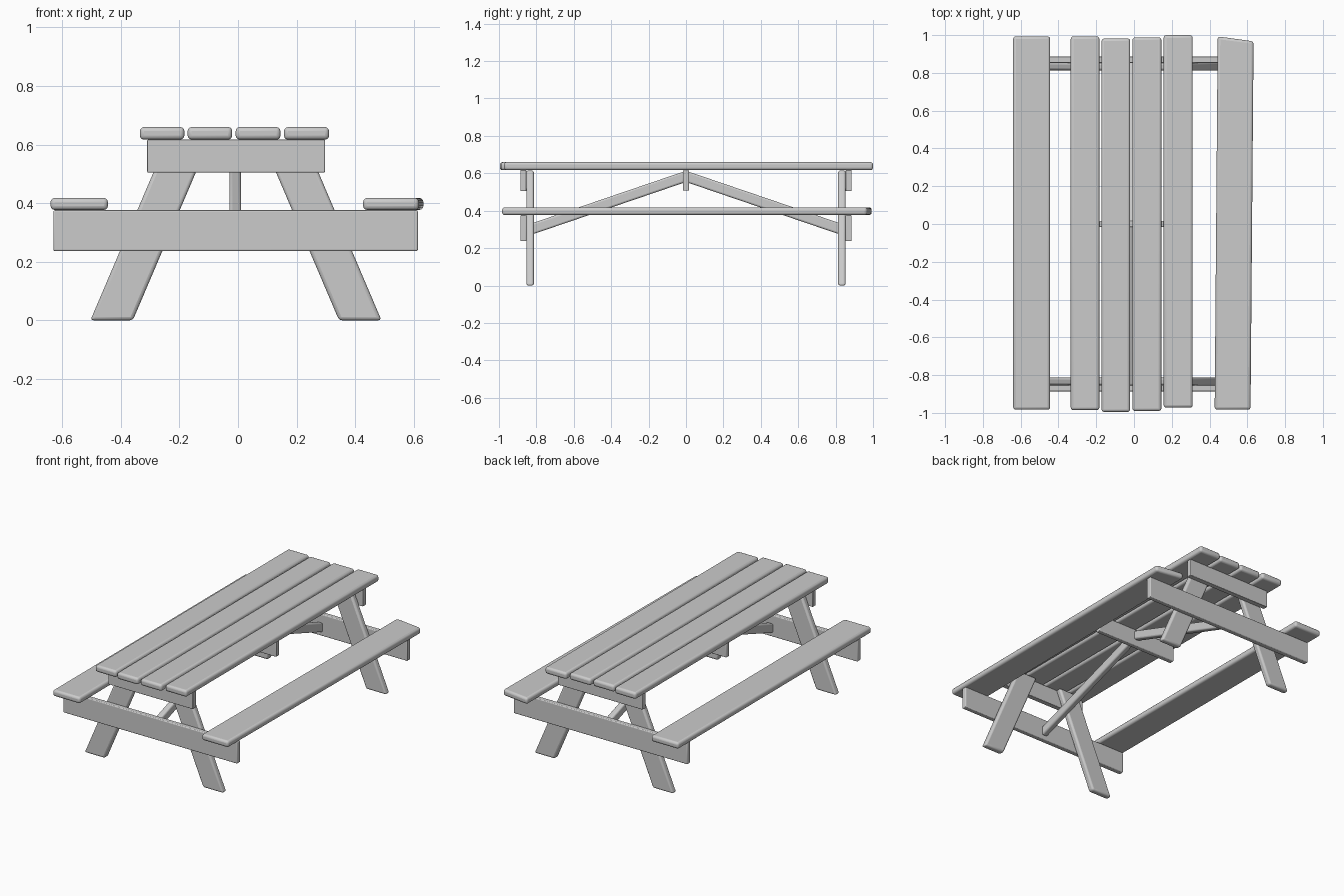
import bpy, bmesh
from mathutils import Vector

cube = bpy.data.objects.get("Cube")
if cube:
    bpy.data.objects.remove(cube, do_unlink=True)

wood = bpy.data.materials.new("plain grey")
wood.use_nodes = True
GREY = (0.6, 0.6, 0.6, 1.0)
wood.diffuse_color = GREY
wood.node_tree.nodes["Principled BSDF"].inputs["Base Color"].default_value = GREY


def board(name, outline, axis, low, high, bevel):
    """Extrude a flat outline along an axis and round its edges."""
    def place(a, b, depth):
        p = [a, b]
        p.insert(axis, depth)
        return Vector(p)

    bm = bmesh.new()
    face = bm.faces.new([bm.verts.new(place(a, b, low)) for a, b in outline])
    ext = bmesh.ops.extrude_face_region(bm, geom=[face])
    verts = [v for v in ext["geom"] if isinstance(v, bmesh.types.BMVert)]
    bmesh.ops.translate(bm, verts=verts, vec=place(0, 0, high - low))
    bmesh.ops.recalc_face_normals(bm, faces=bm.faces)
    mesh = bpy.data.meshes.new(name)
    bm.to_mesh(mesh)
    bm.free()
    mesh.materials.append(wood)
    obj = bpy.data.objects.new(name, mesh)
    bpy.context.collection.objects.link(obj)
    mod = obj.modifiers.new("Rounded edges", "BEVEL")
    mod.width = bevel
    mod.segments = 3
    mod.limit_method = "ANGLE"
    bpy.ops.object.select_all(action="DESELECT")
    obj.select_set(True)
    bpy.context.view_layer.objects.active = obj
    bpy.ops.object.shade_smooth_by_angle()
    return obj


def rect(a0, a1, b0, b1):
    return [(a0, b0), (a1, b0), (a1, b1), (a0, b1)]


X, Y, Z = range(3)

# Tabletop planks, slightly uneven in length
planks = [(-0.335, -0.183, -0.985, 0.993), (-0.172, -0.02, -0.995, 0.982),
          (-0.008, 0.145, -0.99, 0.988), (0.157, 0.311, -0.972, 1.0)]
for i, (x0, x1, y0, y1) in enumerate(planks):
    board(f"tabletop_plank_{i + 1}", rect(x0, x1, y0, y1), Z, 0.617, 0.66, 0.014)

# Seats, the left one a little crooked
board("right_seat", rect(-0.64, -0.444, -0.983, 0.993), Z, 0.377, 0.418, 0.014)
board("left_seat", [(0.427, -0.983), (0.617, -0.983), (0.633, 0.967), (0.443, 0.993)],
      Z, 0.377, 0.418, 0.014)

# End frames
for end, s in (("front", -1), ("back", 1)):
    board(end + "_top_rail", rect(-0.31, 0.297, 0.505, 0.617), Y, s * 0.853, s * 0.886, 0.004)
    board(end + "_seat_beam", rect(-0.63, 0.614, 0.237, 0.376), Y, s * 0.853, s * 0.886, 0.005)
    for side, m in (("right", -1), ("left", 1)):
        c = -0.007
        leg = [(c + m * 0.497, 0), (c + m * 0.352, 0), (c + m * 0.09, 0.615), (c + m * 0.235, 0.615)]
        board(f"{end}_{side}_leg", leg, Y, s * 0.813, s * 0.854, 0.012)
    # Diagonal brace from the seat beam to the middle cleat
    brace = [(s * 0.855, 0.262), (s * 0.855, 0.322), (s * 0.01, 0.61), (s * 0.01, 0.55)]
    board(end + "_brace", brace, X, -0.029, 0.011, 0.01)

# Cleat under the middle of the tabletop
board("middle_cleat", rect(-0.3, 0.285, 0.507, 0.618), Y, -0.016, 0.016, 0.005)
